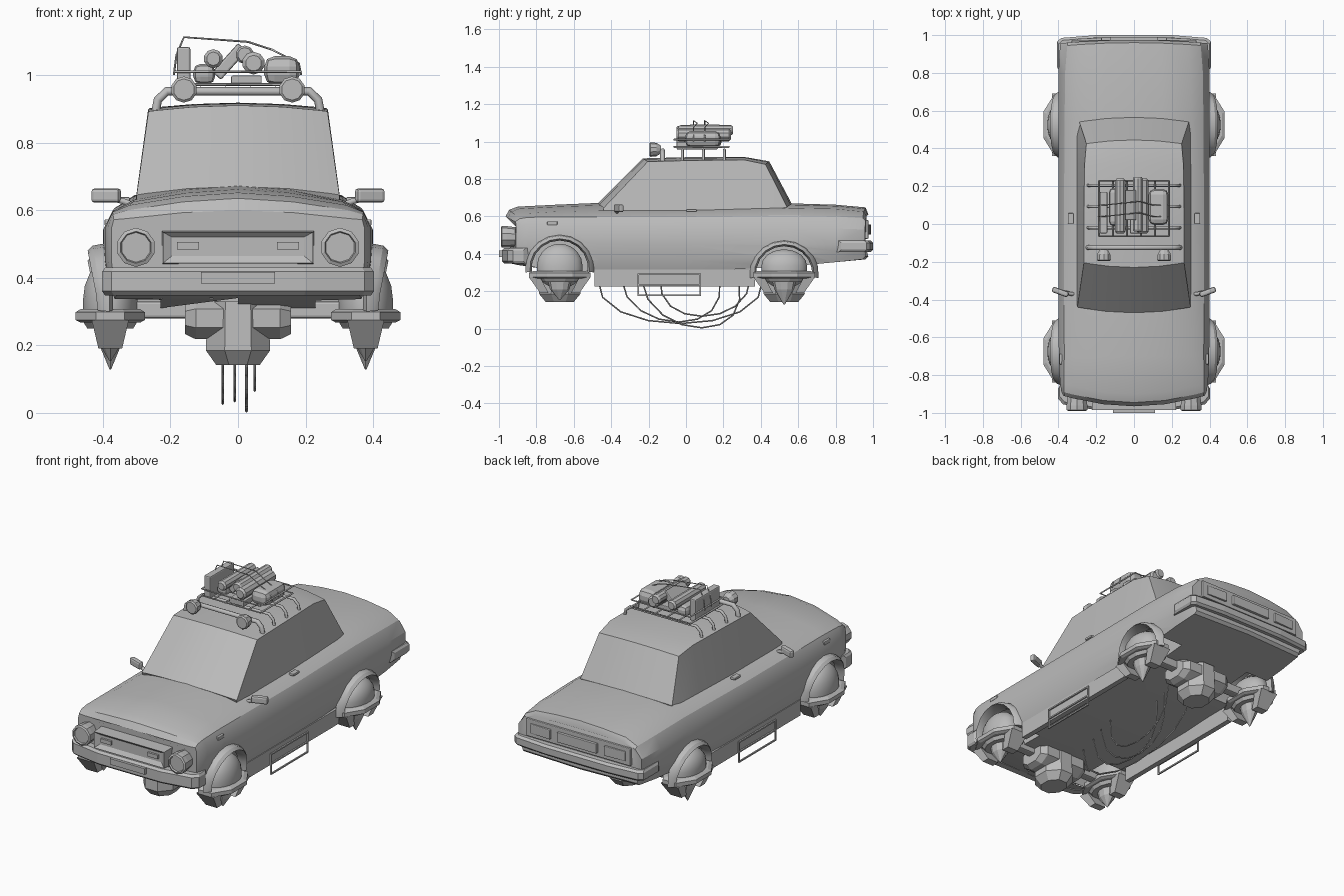
import bpy, bmesh, math
from mathutils import Matrix, Vector, Euler

if "Cube" in bpy.data.objects:
    bpy.data.objects.remove(bpy.data.objects["Cube"])

grey = bpy.data.materials.new("plain_grey")
grey.diffuse_color = (0.5, 0.5, 0.5, 1)
grey.use_nodes = True
grey.node_tree.nodes["Principled BSDF"].inputs["Base Color"].default_value = grey.diffuse_color


def finish(name, bm, smooth=None):
    bmesh.ops.recalc_face_normals(bm, faces=bm.faces)
    me = bpy.data.meshes.new(name)
    bm.to_mesh(me)
    bm.free()
    ob = bpy.data.objects.new(name, me)
    bpy.context.collection.objects.link(ob)
    me.materials.append(grey)
    bpy.ops.object.select_all(action='DESELECT')
    ob.select_set(True)
    bpy.context.view_layer.objects.active = ob
    if smooth:
        bpy.ops.object.shade_smooth_by_angle(angle=math.radians(smooth))
    return ob


def box(name, c, s, rot=(0, 0, 0), bev=0.0):
    bm = bmesh.new()
    bmesh.ops.create_cube(bm, size=1, matrix=Matrix.Diagonal((*s, 1)))
    if bev:
        bmesh.ops.bevel(bm, geom=bm.edges[:], offset=bev, segments=2, affect='EDGES', profile=0.5)
    bm.transform(Matrix.Translation(c) @ Euler(rot).to_matrix().to_4x4())
    return finish(name, bm)


def loft(name, rings, smooth=None, closed=True, caps=True):
    bm = bmesh.new()
    vs = [[bm.verts.new(p) for p in r] for r in rings]
    n = len(vs[0])
    for a, b in zip(vs, vs[1:]):
        for i in range(n if closed else n - 1):
            bm.faces.new((a[i], a[(i + 1) % n], b[(i + 1) % n], b[i]))
    if caps:
        bm.faces.new(vs[0])
        bm.faces.new(vs[-1])
    return finish(name, bm, smooth)


def lathe(name, prof, n, c, sx=1, sy=1, smooth=None, axis='Z'):
    # rings of (radius, height) turned about an axis through c
    def place(r, h, a):
        u, v = r * math.cos(a) * sx, r * math.sin(a) * sy
        return Vector(c) + (Vector((u, v, h)) if axis == 'Z' else Vector((u, h, v)))
    k = 1 / math.cos(math.pi / n)
    return loft(name, [[place(r * k, h, 2 * math.pi * (i + .5) / n) for i in range(n)]
                       for r, h in prof], smooth)


def tube(name, pts, r, sides=0):
    cu = bpy.data.curves.new(name, 'CURVE')
    cu.dimensions = '3D'
    cu.bevel_depth = r
    cu.bevel_resolution = sides
    cu.use_fill_caps = True
    sp = cu.splines.new('POLY')
    sp.points.add(len(pts) - 1)
    for p, q in zip(sp.points, pts):
        p.co = (*q, 1)
    cu.materials.append(grey)
    ob = bpy.data.objects.new(name, cu)
    bpy.context.collection.objects.link(ob)
    bpy.ops.object.select_all(action='DESELECT')
    ob.select_set(True)
    bpy.context.view_layer.objects.active = ob
    bpy.ops.object.convert(target='MESH')
    return ob


# lower body: cross-sections (y, half width, bottom z, crease z, edge x, edge z, top z)
stations = [(-.965, .375, .355, .545, .33, .575, .60), (-.945, .385, .35, .55, .325, .60, .635),
            (-.90, .392, .34, .55, .32, .615, .652), (-.70, .398, .31, .545, .31, .625, .662),
            (-.46, .40, .305, .54, .31, .63, .672), (0, .40, .305, .54, .312, .63, .67),
            (.54, .40, .33, .54, .305, .645, .67), (.80, .40, .355, .535, .30, .64, .662),
            (.96, .392, .37, .53, .285, .625, .648), (.975, .388, .385, .53, .285, .60, .61)]
rings = []
for y, w, zb, zc, ex, ez, zt in stations:
    half = [(w * .93, zb), (w * .985, zb + .06), (w, .45), (w, zc), ((w + ex) / 2 + .015, (zc + ez) / 2 + .012),
            (ex, ez), (ex * .5, ez * .3 + zt * .7)]
    pts = [(0, zb)] + half + [(0, zt)] + [(-x, z) for x, z in reversed(half)]
    bend = lambda x: (.40 * x * x if y < -.85 else -.12 * x * x if y > .9 else 0)
    rings.append([(x, y + bend(x), z) for x, z in pts])
body = loft("lower_body", rings, 28)

# wheel arches are cut out of the body
WHEELS = [(-.675, .325, "front"), (.525, .295, "rear")]
for wy, wz, nm in WHEELS:
    for s in (-1, 1):
        bm = bmesh.new()
        bmesh.ops.create_cone(bm, cap_ends=True, segments=20, radius1=.158, radius2=.158, depth=.3,
                              matrix=Matrix.Translation((s * .38, wy, wz)) @ Matrix.Rotation(math.pi / 2, 4, 'Y'))
        cut = finish("arch_cutter", bm)
        m = body.modifiers.new("arch", 'BOOLEAN')
        m.operation = 'DIFFERENCE'
        m.solver = 'EXACT'
        m.object = cut
        bpy.context.view_layer.objects.active = body
        bpy.ops.object.modifier_apply(modifier=m.name)
        bpy.data.objects.remove(cut)
bpy.context.view_layer.objects.active = body
body.select_set(True)
bpy.ops.object.shade_smooth_by_angle(angle=math.radians(28))

# cabin: windscreen, roof and rear window rows, with sides dropping to the waist
rows = [(-.44, .30, .645, .025, -.03), (-.205, .265, .892, .018, -.025), (0, .266, .898, .018, 0),
        (.31, .262, .902, .016, 0), (.425, .252, .878, .016, .02), (.54, .29, .65, .018, .025)]
cab = []
for i, (y, w, z, crown, bow) in enumerate(rows):
    top = [(w * f, y + bow * (1 - f * f), z + crown * (1 - f * f)) for f in (1, .9, .5, 0, -.5, -.9, -1)]
    foot = .305 if 0 < i < 5 else w
    cab.append([(foot, y, .615)] + top + [(-foot, y, .615)])
# slanted pillars: the side walls share the first and last feet
for i in (1, 4):
    dy = -.13 if i == 1 else .06
    cab[i][0] = (.305, rows[i][0] + dy, .615)
    cab[i][-1] = (-.305, rows[i][0] + dy, .615)
loft("cabin", cab, 22)

for s in (-1, 1):
    # hanging sills, step frames, trims, mirrors
    box("sill", (s * .365, -.06, .27), (.03, .86, .09))
    for z in (.29, .235, .178):
        box("step_bar", (s * .388, -.09, z), (.008, .335, .008))
    for y in (-.255, .075):
        box("step_upright", (s * .388, y, .234), (.008, .008, .12))
    box("door_handle", (s * .335, .03, .632), (.03, .055, .014), bev=.004)
    box("side_marker", (s * .385, -.715, .563), (.02, .055, .02), bev=.004)
    box("mirror", (s * .39, -.36, .643), (.09, .03, .042), (0, 0, s * .35), bev=.01)
    tube("mirror_arm", [(s * .30, -.37, .61), (s * .335, -.37, .625), (s * .37, -.36, .635)], .010, 1)
    # headlights
    lathe("headlight", [(.048, .05), (.055, -.01), (.055, -.035), (.045, -.04), (.042, -.03)], 10,
          (s * .302, -.95, .49), axis='Y')
    box("grille_lamp", (s * .148, -.978, .495), (.065, .012, .022))
    box("tail_lamp", (s * .235, .975, .53), (.13, .018, .055), (0, 0, -s * .05), bev=.004)
    # hover pods
    for wy, wz, nm in WHEELS:
        x, zt = s * .378, wz + .128
        dome = [(.118, .27), (.122, .30), (.122, .335)]
        dome += [(.122 * math.cos(a), .335 + (zt - .335) * math.sin(a)) for a in (.35, .7, 1.0, 1.25, 1.5)]
        lathe(nm + "_pod_dome", dome, 24, (x, wy, 0), .66, 1, 40)
        lathe(nm + "_pod_flange", [(.145, .268), (.165, .275), (.165, .298), (.14, .308)], 8,
              (x, wy, 0), .62, 1)
        lathe(nm + "_pod_collar", [(.10, .25), (.118, .27)], 12, (x, wy, 0), .68, 1)
        drop = .025 if wy < 0 else 0
        lathe(nm + "_pod_spike", [(.062, .26), (.05, .21), (.003, .128 + drop)], 10, (x, wy, 0), .72, 1)
        for e in (-1, 1):  # tapered end claws
            loft(nm + "_pod_claw",
                 [[(x + a * w, wy + e * b, z) for a, b in ((-1, y0), (1, y0), (1, y1), (-1, y1))]
                  for w, y0, y1, z in ((.055, .105, .165, .275), (.035, .06, .105, .19))])
        # arch flare swept round the opening
        arc = []
        for i in range(11):
            a = math.radians(-8 + 196 * i / 10)
            c, d = math.cos(a), math.sin(a)
            out = .03 * max(d, 0)
            arc.append([(s * X, wy + R * c, wz + R * d * .97) for X, R in
                        ((.38, .185), (.40 + out, .175), (.415 + out, .160), (.40, .150), (.37, .152))])
        loft(nm + "_arch_flare", arc, 30)

# axles and octagonal drive housings
for wy, wz, nm in WHEELS:
    box(nm + "_axle", (0, wy, .305), (.64, .05, .05), bev=.008)
    loft(nm + "_side_housing",
         [[(x, wy + b * r, .28 + c * r * .62) for b, c in
           ((-1, -.45), (-.45, -1), (.45, -1), (1, -.45), (1, .45), (.45, 1), (-.45, 1), (-1, .45))]
          for x, r in ((-.157, .075), (-.125, .1), (.125, .1), (.157, .075))])
    lathe(nm + "_drive_housing", [(.095, .33), (.10, .185), (.068, .142)], 8, (0, wy, 0), .95, 1.1)

# slack cables under the floor: (x, start y, end y, lowest z, sag skew)
for x, a, b, low, skew in ((-.045, -.48, .42, .027, 0), (-.01, -.355, .18, .035, .05),
                           (.025, -.25, .28, .004, .07), (.05, -.14, .35, .066, -.02)):
    pts = []
    for i in range(9):
        t = math.pi * i / 8
        pts.append((x, (a + b) / 2 - (b - a) / 2 * math.cos(t) + skew * math.sin(t), .30 - (.30 - low) * math.sin(t) ** .75))
    tube("slack_cable", pts, .004)


# wrap-round bumpers
def bumper(name, path, z0, z1, inset):
    full = path + [(-x, y) for x, y in reversed(path)]
    loft(name, [[(x, y, z0 + .012), (x, y, z1 - .012), (x * .98, y - inset * .25, z1),
                 (x * .92, y - inset, z1), (x * .92, y - inset, z0), (x * .98, y - inset * .25, z0)] for x, y in full])


bumper("front_bumper", [(.402, -.87), (.402, -.925), (.375, -.955), (.2, -.985)], .348, .43, -.05)
bumper("rear_bumper", [(.408, .83), (.408, .965), (.385, .985), (.2, 1.0)], .41, .47, .05)
box("front_plate", (0, -.990, .40), (.22, .02, .034))
box("rear_plate", (0, .98, .53), (.25, .02, .055), bev=.003)
box("rear_panel", (0, .965, .53), (.66, .02, .10), bev=.004)

# grille: surround frame with a set-back centre
loft("grille_surround", [[(x * w, y, z) for x, z in ((-1, z0), (1, z0), (1, z1), (-1, z1))]
                         for w, y, z0, z1 in ((.225, -.90, .44, .538), (.222, -.985, .443, .535),
                                              (.195, -.970, .465, .520))])

# roof hoops, light bar and roof lamps
def hoop(name, y, w, z, r):
    tube(name, [(-w, y, .885), (-w + .008, y, z - .025), (-w + .035, y, z), (w - .035, y, z),
                (w - .008, y, z - .025), (w, y, .885)], r, 2)


hoop("light_bar", -.125, .245, .952, .013)
for y in (-.02, .093, .205):
    hoop("roof_hoop", y, .245, .955, .008)
for s in (-1, 1):
    lathe("roof_lamp", [(.02, .035), (.034, .012), (.037, -.02), (.03, -.026)], 10, (s * .16, -.17, .957), axis='Y')
    for z in (.972, 1.01):
        tube("rack_side_rail", [(s * .185, -.065, z), (s * .185, .23, z)], .005)
for y in (-.065, .23):
    for z in (.972, 1.01):
        tube("rack_end_rail", [(-.185, y, z), (.185, y, z)], .004)
for i in range(6):
    x = -.185 + .074 * i
    tube("rack_slat", [(x, -.065, .970), (x, .23, .970)], .005)

# luggage
box("upright_case", (-.161, .06, 1.02), (.04, .22, .125), bev=.006)
box("round_bag", (.13, .09, 1.013), (.105, .19, .085), bev=.03)
box("soft_bag", (-.10, .09, 1.003), (.065, .2, .06), bev=.022)
box("flat_case", (.025, .06, .983), (.09, .22, .03), bev=.004)
box("tilted_case", (-.025, .10, 1.04), (.035, .16, .115), (0, math.radians(42), 0), bev=.006)
for x, z, r in ((-.073, 1.048, .027), (.046, 1.035, .032)):
    lathe("bed_roll", [(r * .7, -.06), (r, -.05), (r, .22), (r * .7, .23)], 10, (x, .01, z), axis='Y')
lathe("cross_roll", [(.02, -.02), (.026, -.01), (.026, .26), (.02, .27)], 10, (.02, -.02, 1.06), axis='Y')
for y in (.04, .10):
    tube("lashing_cord", [(-.19, y, 1.0), (-.182, y, 1.06), (-.16, y, 1.112), (.03, y + .02, 1.098),
                          (.10, y, 1.075), (.18, y, 1.035), (.187, y, 1.0)], .003)
